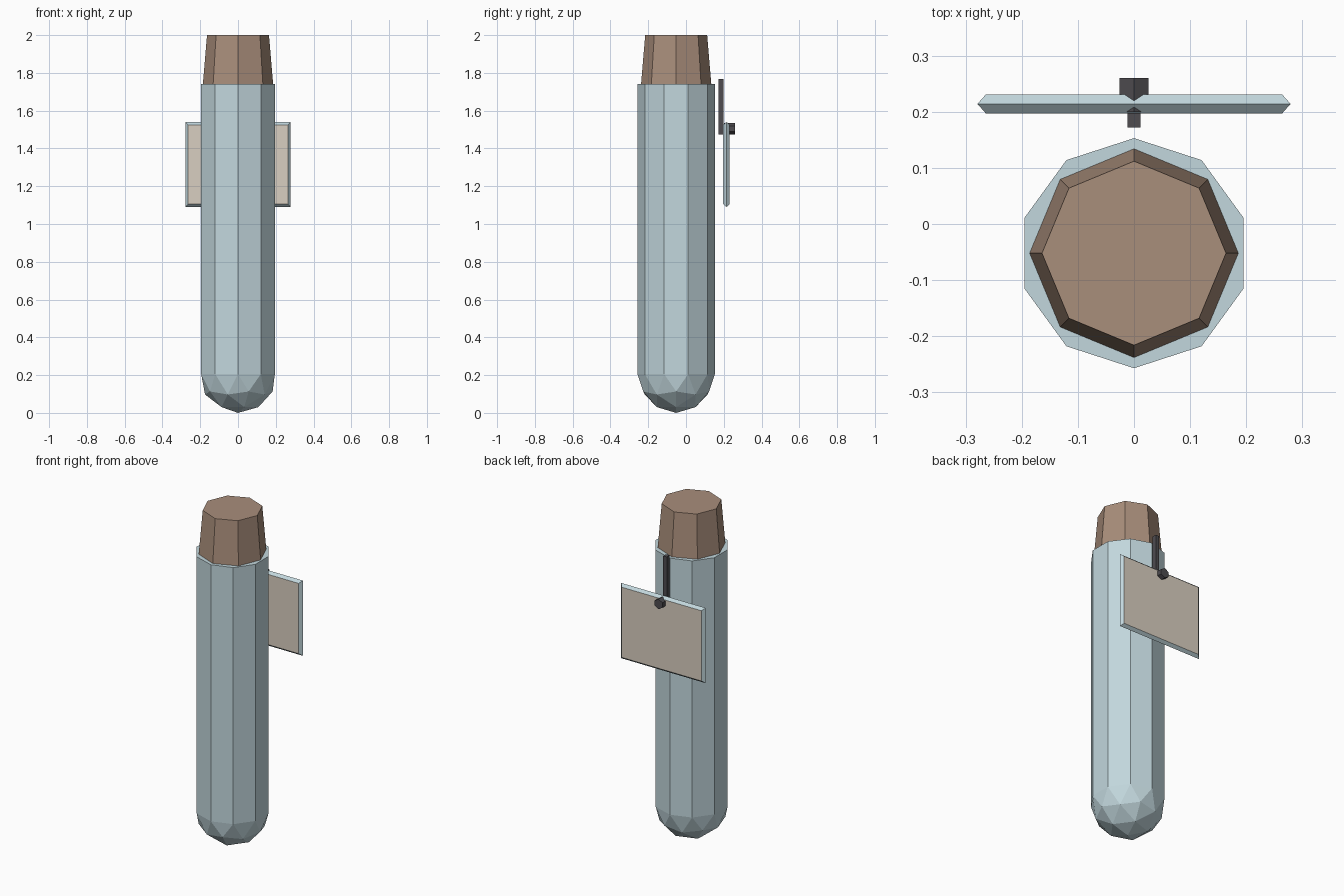
import bpy, bmesh, math
from mathutils import Matrix

if "Cube" in bpy.data.objects:
    bpy.data.objects.remove(bpy.data.objects["Cube"], do_unlink=True)


def material(name, srgb):
    col = [(c / 255 / 12.92 if c < 11 else ((c / 255 + 0.055) / 1.055) ** 2.4) for c in srgb] + [1]
    m = bpy.data.materials.new(name)
    m.use_nodes = True
    m.diffuse_color = col
    m.node_tree.nodes["Principled BSDF"].inputs["Base Color"].default_value = col
    return m


GLASS = material("pale_blue_glass", (194, 215, 221))
CORK = material("brown_cork", (169, 142, 123))
PAPER = material("beige_paper", (217, 207, 193))
STRING = material("dark_string", (78, 76, 80))


def add_object(name, bm, *mats):
    bmesh.ops.recalc_face_normals(bm, faces=bm.faces)
    mesh = bpy.data.meshes.new(name)
    bm.to_mesh(mesh)
    bm.free()
    for m in mats:
        mesh.materials.append(m)
    ob = bpy.data.objects.new(name, mesh)
    bpy.context.collection.objects.link(ob)
    return ob


TUBE_Y, TUBE_R, RIM_Z = -0.052, 0.205, 1.74

# Tube: lower half of an icosphere, its equator drawn up into a ten-sided wall
bm = bmesh.new()
bmesh.ops.create_icosphere(bm, subdivisions=2, radius=TUBE_R,
                           matrix=Matrix.Rotation(math.pi, 4, "Z"))
bmesh.ops.delete(bm, geom=[v for v in bm.verts if v.co.z > 0.01], context="VERTS")
equator = [e for e in bm.edges if e.is_boundary]
wall = bmesh.ops.extrude_edge_only(bm, edges=equator)["geom"]
for v in (g for g in wall if isinstance(g, bmesh.types.BMVert)):
    v.co.z = RIM_Z - TUBE_R
bmesh.ops.contextual_create(bm, geom=[e for e in bm.edges if e.is_boundary])
tube = add_object("glass_tube", bm, GLASS)
tube.location = (0, TUBE_Y, TUBE_R)

# Stopper: tapered octagon with corners on the axes
bm = bmesh.new()
bmesh.ops.create_cone(bm, cap_ends=True, segments=8, radius1=0.186, radius2=0.164,
                      depth=2 - RIM_Z)
# put a corner on +x whichever way the ring starts
first = bm.verts[:][0].co
turn = math.atan2(first.y, first.x)
bmesh.ops.rotate(bm, verts=bm.verts, matrix=Matrix.Rotation(-turn, 3, "Z"))
stopper = add_object("cork_stopper", bm, CORK)
stopper.location = (0, TUBE_Y, (2 + RIM_Z) / 2)

# Tag: mid rim with smaller paper faces in front and behind
bm = bmesh.new()
rings = []
for y, inset in ((-0.017, 0.015), (0, 0), (0.017, 0.015)):
    w, h = 0.279 - inset, 0.225 - inset
    rings.append([bm.verts.new((sx * w, y, sz * h))
                  for sx, sz in ((-1, -1), (1, -1), (1, 1), (-1, 1))])
for a, b in zip(rings, rings[1:]):
    for i in range(4):
        j = (i + 1) % 4
        bm.faces.new((a[i], a[j], b[j], b[i]))
for ring in (rings[0], rings[-1]):
    bm.faces.new(ring).material_index = 1
tag = add_object("label_tag", bm, GLASS, PAPER)
tag.location = (0, 0.214, 1.315)

# String: upright strip between tag and tube
bm = bmesh.new()
bmesh.ops.create_cube(bm, size=1)
bmesh.ops.scale(bm, verts=bm.verts, vec=(0.024, 0.026, 0.292))
string = add_object("tag_string", bm, STRING)
string.location = (0, 0.185, 1.621)

# Knot: six-sided peg through the tag, corners up and down
bm = bmesh.new()
bmesh.ops.create_cone(bm, cap_ends=True, segments=6, radius1=0.03, radius2=0.03, depth=0.06)
first = bm.verts[:][0].co
turn = math.pi / 2 - math.atan2(first.y, first.x)
bmesh.ops.rotate(bm, verts=bm.verts, matrix=Matrix.Rotation(turn, 3, "Z"))
bmesh.ops.rotate(bm, verts=bm.verts, matrix=Matrix.Rotation(math.pi / 2, 3, "X"))
knot = add_object("string_knot", bm, STRING)
knot.location = (0, 0.23, 1.505)
